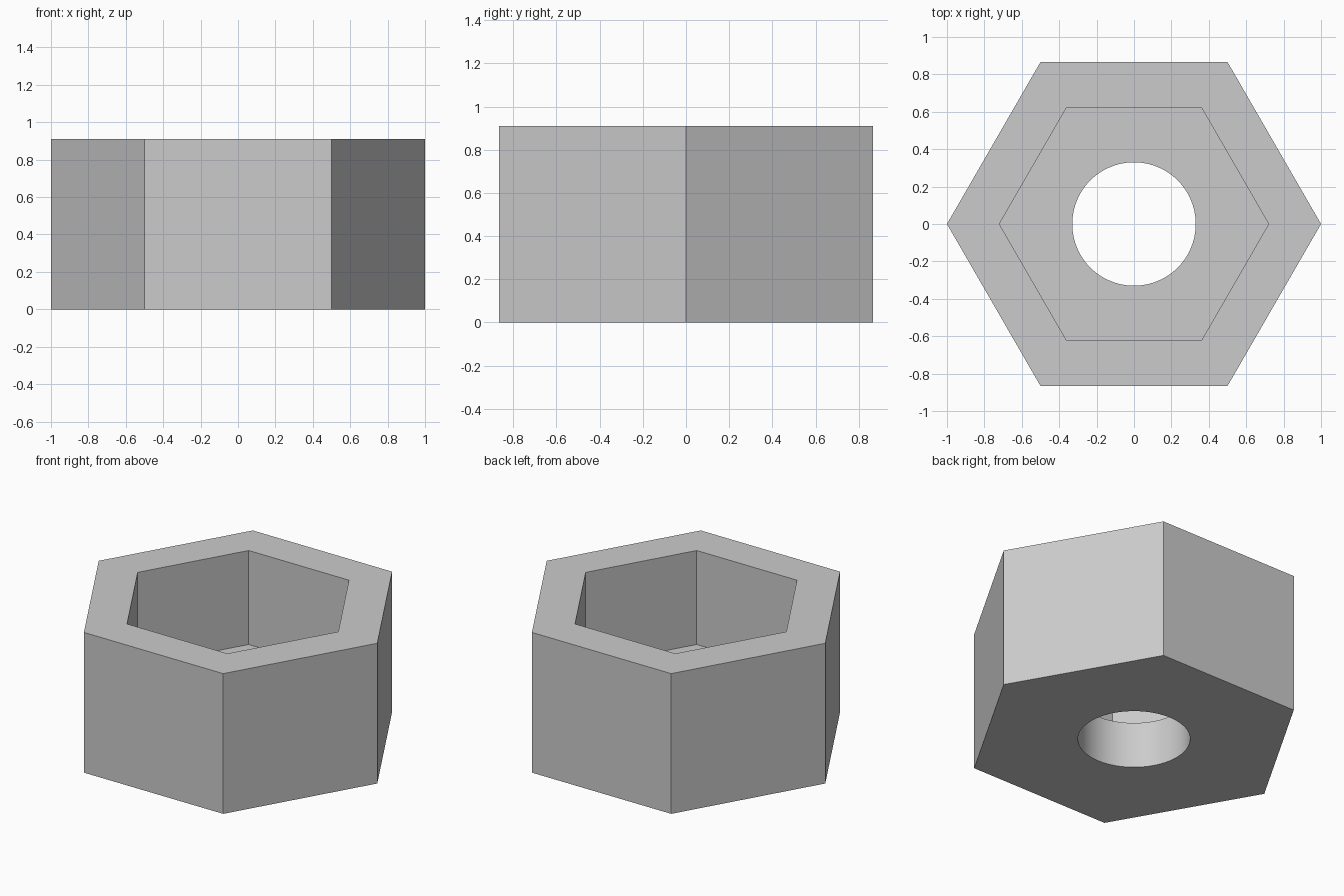
import bpy
import math

HEIGHT = 0.91
FLOOR = 0.30

cube = bpy.data.objects.get("Cube")
if cube:
    bpy.data.objects.remove(cube, do_unlink=True)

# Single plain metal colour
metal = bpy.data.materials.new("grey_metal")
metal.use_nodes = True
colour = (0.6, 0.6, 0.6, 1)
metal.diffuse_color = colour
metal.node_tree.nodes["Principled BSDF"].inputs["Base Color"].default_value = colour


def prism(name, sides, radius, bottom, top):
    """Upright prism with one corner on the x axis."""
    bpy.ops.mesh.primitive_cylinder_add(
        vertices=sides, radius=radius, depth=top - bottom,
        location=(0, 0, (bottom + top) / 2), rotation=(0, 0, math.pi / 2))
    obj = bpy.context.object
    bpy.ops.object.transform_apply(location=True, rotation=True, scale=True)
    obj.name = name
    obj.data.materials.append(metal)
    return obj


def cut(body, cutter):
    """Subtract the cutter from the body and discard it."""
    mod = body.modifiers.new("cut", "BOOLEAN")
    mod.operation = "DIFFERENCE"
    mod.solver = "EXACT"
    mod.object = cutter
    bpy.context.view_layer.objects.active = body
    bpy.ops.object.modifier_apply(modifier=mod.name)
    bpy.data.objects.remove(cutter, do_unlink=True)


# Hexagonal body, hexagonal socket and round through hole
body = prism("hex_socket_body", 6, 1.0, 0, HEIGHT)
cut(body, prism("socket_cutter", 6, 0.72, FLOOR, HEIGHT + 0.2))
cut(body, prism("hole_cutter", 96, 0.33, -0.2, FLOOR + 0.2))

# Smooth bore, crisp hexagon edges
bpy.ops.object.select_all(action="DESELECT")
body.select_set(True)
bpy.context.view_layer.objects.active = body
bpy.ops.object.shade_smooth_by_angle(angle=math.radians(30))
